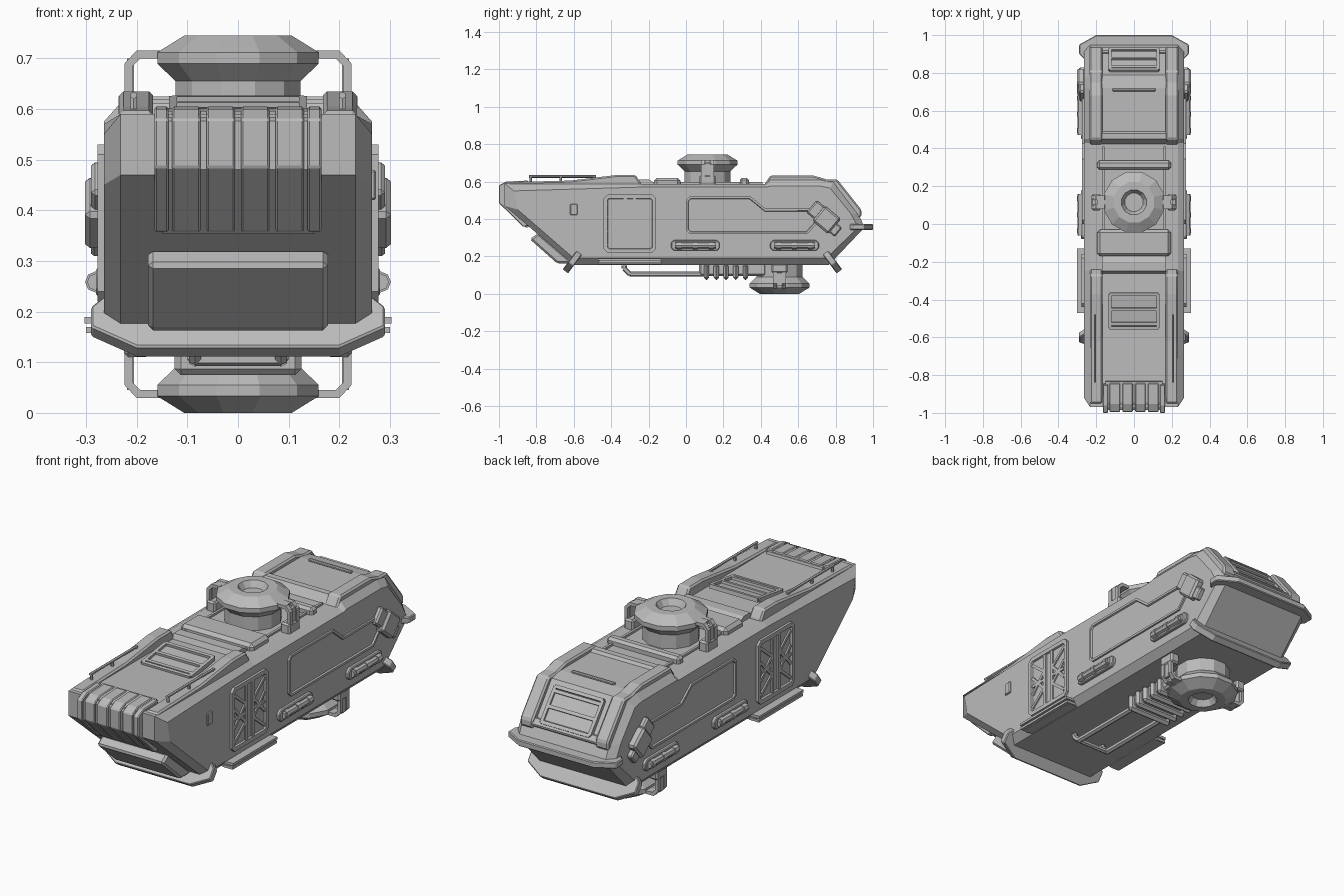
import bpy, bmesh
from math import cos, sin, pi, radians
from mathutils import Vector, Matrix

cube = bpy.data.objects.get("Cube")
if cube:
    bpy.data.objects.remove(cube, do_unlink=True)

grey = bpy.data.materials.new("plain_grey")
grey.use_nodes = True
colour = (0.5, 0.5, 0.5, 1)
grey.diffuse_color = colour
grey.node_tree.nodes["Principled BSDF"].inputs["Base Color"].default_value = colour


def finish(name, bm, mirror=False, bevel=0):
    bmesh.ops.recalc_face_normals(bm, faces=bm.faces)
    mesh = bpy.data.meshes.new(name)
    bm.to_mesh(mesh)
    bm.free()
    mesh.materials.append(grey)
    ob = bpy.data.objects.new(name, mesh)
    bpy.context.collection.objects.link(ob)
    if bevel:
        mod = ob.modifiers.new("bevel", "BEVEL")
        mod.width, mod.segments = bevel, 1
    if mirror:
        ob.modifiers.new("mirror", "MIRROR")
    return ob


def along_x(p, q, d):
    return (d, p, q)


def along_y(p, q, d):
    return (p, d, q)


def loft(bm, rings, caps=True):
    loops = [[bm.verts.new(c) for c in ring] for ring in rings]
    n = len(loops[0])
    for a, b in zip(loops, loops[1:]):
        for i in range(n):
            bm.faces.new((a[i], a[(i + 1) % n], b[(i + 1) % n], b[i]))
    if caps:
        return bm.faces.new(loops[0]), bm.faces.new(loops[-1])


def prism(name, pts, a, b, place=along_x, mirror=False, bevel=0, inset=None):
    bm = bmesh.new()
    ends = loft(bm, [[place(p, q, d) for p, q in pts] for d in (a, b)])
    bmesh.ops.recalc_face_normals(bm, faces=bm.faces)
    if inset:
        bmesh.ops.inset_region(bm, faces=[ends[1]], thickness=inset[0], depth=0)
        bmesh.ops.inset_region(bm, faces=[ends[1]], thickness=0.003, depth=-inset[1])
    return finish(name, bm, mirror, bevel)


def box(name, centre, size, tilt=0, mirror=False, bevel=0):
    bm = bmesh.new()
    m = (Matrix.Translation(centre) @ Matrix.Rotation(radians(tilt), 4, 'X')
         @ Matrix.Diagonal((*size, 1)))
    bmesh.ops.create_cube(bm, size=1, matrix=m)
    return finish(name, bm, mirror, bevel)


def rod(name, p, q, r, sides=6, mirror=False):
    p, q = Vector(p), Vector(q)
    turn = (q - p).to_track_quat('Z', 'Y').to_matrix().to_4x4()
    bm = bmesh.new()
    bmesh.ops.create_cone(bm, cap_ends=True, segments=sides, radius1=r, radius2=r,
                          depth=(q - p).length,
                          matrix=Matrix.Translation((p + q) / 2) @ turn)
    return finish(name, bm, mirror)


# Hull: full profile in the middle, smaller profile on the flanks
full = [(-.97, .59), (-.97, .47), (-.6, .155), (.765, .155), (.955, .355), (.92, .43),
        (.79, .6), (.72, .612), (.45, .612), (.43, .588), (-.25, .588)]
flank = [(-.92, .55), (-.9, .45), (-.6, .19), (.75, .19), (.92, .355), (.88, .43),
         (.77, .565), (.72, .575), (.45, .575), (.43, .57), (-.25, .57)]
hull = bmesh.new()
loft(hull, [[along_x(y, z, x) for y, z in prof]
            for x, prof in ((-.265, flank), (-.232, full), (.232, full), (.265, flank))])
finish("hull", hull)

# Raised shoulders along the roof
prism("front_shoulder", [(-.96, .55), (-.95, .597), (-.62, .605), (-.37, .635), (-.27, .635),
      (-.24, .59), (-.24, .55)], .168, .234, mirror=True, bevel=.008)
prism("rear_shoulder", [(.41, .57), (.45, .632), (.68, .632), (.75, .612), (.81, .61),
      (.937, .45), (.937, .41), (.89, .4), (.75, .55)], .168, .236, mirror=True, bevel=.008)
prism("rear_roof_step", [(.41, .57), (.45, .625), (.48, .625), (.5, .6)], -.18, .18)
box("rear_sill", (0, .915, .435), (.36, .04, .03), -50, bevel=.006)

# Nose armour with ribs
nose = [(-.84, .57), (-.85, .605), (-.96, .6), (-1, .58), (-1, .485), (-.87, .357), (-.82, .37)]
back = [(y + .015, z - .004) for y, z in nose]
prism("nose_plate", back, -.15, .15)
for i in range(4):
    x = -.102 + .068 * i
    prism("nose_rib", [(y + .006, z) for y, z in nose], x - .028, x + .028, bevel=.004)
prism("nose_edge_rib", nose, .137, .165, mirror=True, bevel=.004)
prism("lower_nose_panel", [(-.79, .325), (-.835, .292), (-.69, .163), (-.6, .163)],
      -.178, .178, bevel=.01)

# Bumper lips
lip = [(-.265, -.075), (-.29, -.05), (-.29, 0), (-.2, .05), (.2, .05), (.29, 0),
       (.29, -.05), (.265, -.075)]


def bumper(name, y, z, dy, dz, thick):
    def place(p, q, d):
        return (p, y + q * dy - d * dz, z + q * dz + d * dy)
    prism(name, lip, -thick / 2, thick / 2, place, bevel=.004)


bumper("front_bumper", -.615, .16, -.6, -.8, .036)
bumper("rear_low_bumper", .79, .16, .6, -.8, .036)
bumper("rear_bumper", .95, .357, 1, 0, .03)


# Dish turrets, upper and lower
def turret(name, y0, flip):
    def up(z):
        return .745 - z if flip else z

    prof = [(.128, .57), (.128, .655), (.165, .69), (.165, .712), (.11, .745),
            (.068, .745), (.05, .715)]
    bm = bmesh.new()
    loft(bm, [[(r * cos(pi * (i + .5) / 6), y0 + r * sin(pi * (i + .5) / 6), up(z))
               for i in range(12)] for r, z in prof])
    finish(name + "_dish", bm)
    arm = [(.145, .7), (.155, .716), (.2, .716), (.224, .69), (.224, .58),
           (.208, .58), (.208, .685), (.193, .7)]
    for s in (-1, 1):
        y = y0 + s * .024
        prism(name + "_arm", [(x, up(z)) for x, z in arm], y - .011, y + .011, along_y, True)
    box(name + "_arm_base", (.2, y0, up(.605)), (.05, .085, .06), mirror=True, bevel=.008)
    box(name + "_arm_web", (.212, y0, up(.65)), (.014, .04, .1), mirror=True)
    box(name + "_arm_cap", (.17, y0, up(.708)), (.05, .05, .014), mirror=True)


turret("upper_turret", .115, False)
turret("lower_turret", .5, True)

# Roof plates around the upper turret
box("roof_plate_front", (0, -.1, .595), (.39, .14, .05), bevel=.015)
box("roof_plate_rear", (0, .312, .595), (.39, .048, .05), bevel=.012)
prism("roof_ramp", [(-.27, .57), (-.25, .612), (-.2, .612), (-.15, .58)], -.17, .17)
box("roof_strip", (.163, .1, .59), (.012, .62, .016), mirror=True)


# Ladder grilles on roof and tail slope
def ladder(name, y, z, length, tilt):
    a = radians(tilt)
    box(name + "_side", (.128, y, z), (.016, length, .02), tilt, True)
    for t in (-.5, -.38, .05, .5):
        box(name + "_rung", (0, y + t * length * cos(a), z + t * length * sin(a)),
            (.26, .016, .02), tilt)
    box(name + "_plate", (0, y, z - .006), (.25, length * .95, .008), tilt)


ladder("hood_grille", -.46, .603, .18, 8)
ladder("tail_grille", .867, .512, .17, -51)
box("tail_slat", (0, .71, .617), (.23, .016, .014), bevel=.004)

# Hand rails on the front shoulders
rod("hand_rail", (.206, -.84, .627), (.206, -.48, .627), .007, mirror=True)
for y in (-.83, -.67, -.49):
    rod("hand_rail_post", (.206, y, .59), (.206, y, .627), .007, mirror=True)

# Flank doors with braces
door = [(-.44, .24), (-.42, .22), (-.18, .22), (-.16, .24), (-.16, .51), (-.18, .53),
        (-.42, .53), (-.44, .51)]
prism("flank_door", door, .25, .277, mirror=True, inset=(.022, .009))


def brace(p, q, w):
    d = (Vector(q) - Vector(p)).normalized() * w / 2
    n = (-d.y, d.x)
    pts = [(c[0] + s * n[0], c[1] + s * n[1]) for c, s in ((p, 1), (q, 1), (q, -1), (p, -1))]
    prism("door_brace", pts, .262, .275, mirror=True)


for s in (-1, 1):
    def at(u, v):
        return (-.3 + s * u, v)
    brace(at(.025, .24), at(.025, .51), .018)
    for v, w in ((.49, .42), (.33, .42), (.42, .33), (.26, .33)):
        brace(at(.115, v), at(.03, w), .014)
    brace(at(.03, .375), at(.115, .375), .014)

# Flank outline panel
panel = [(0, .34), (.02, .32), (.65, .32), (.7, .375), (.7, .44), (.685, .455), (.425, .455),
         (.345, .52), (.02, .52), (0, .5)]
prism("flank_panel", panel, .25, .274, mirror=True, inset=(.012, .008))

# Flank canisters
for y in (.05, .58):
    pts = [(y - .13, .245), (y - .115, .23), (y + .115, .23), (y + .13, .245),
           (y + .13, .272), (y + .115, .287), (y - .115, .287), (y - .13, .272)]
    prism("canister_tray", pts, .25, .28, mirror=True, bevel=.004)
    rod("canister", (.281, y - .11, .2585), (.281, y + .11, .2585), .017, 8, True)
    for t in (-.085, 0, .085):
        rod("canister_band", (.281, y + t - .012, .2585), (.281, y + t + .012, .2585),
            .021, 8, True)

# Flank latches near the tail
box("latch_body", (.28, .752, .395), (.045, .11, .105), -40, True, .01)
box("latch_head", (.275, .695, .448), (.03, .06, .085), -40, True, .008)
box("latch_foot", (.275, .795, .345), (.03, .05, .06), -40, True, .006)

# Side steps and the small left hatch
box("side_step", (.275, -.3, .183), (.056, .34, .012), mirror=True)
box("side_step_lower", (.275, -.3, .164), (.05, .34, .012), mirror=True)
box("side_step_core", (.26, -.3, .172), (.05, .33, .03), mirror=True)
box("left_hatch", (.265, -.6, .45), (.016, .04, .06), bevel=.004)

# Belly ribs and pipe frame
box("belly_duct", (0, .25, .13), (.2, .36, .07), bevel=.01)
for i in range(5):
    box("belly_rib", (0, .11 + .052 * i, .117), (.25, .028, .085), bevel=.012)
for p, q in (((-.33, .15), (-.33, .135)), ((-.33, .135), (-.3, .105)), ((-.3, .105), (.1, .105))):
    rod("belly_pipe", (.085, *p), (.085, *q), .014, mirror=True)
rod("belly_crossbar", (-.085, -.3, .105), (.085, -.3, .105), .012)
